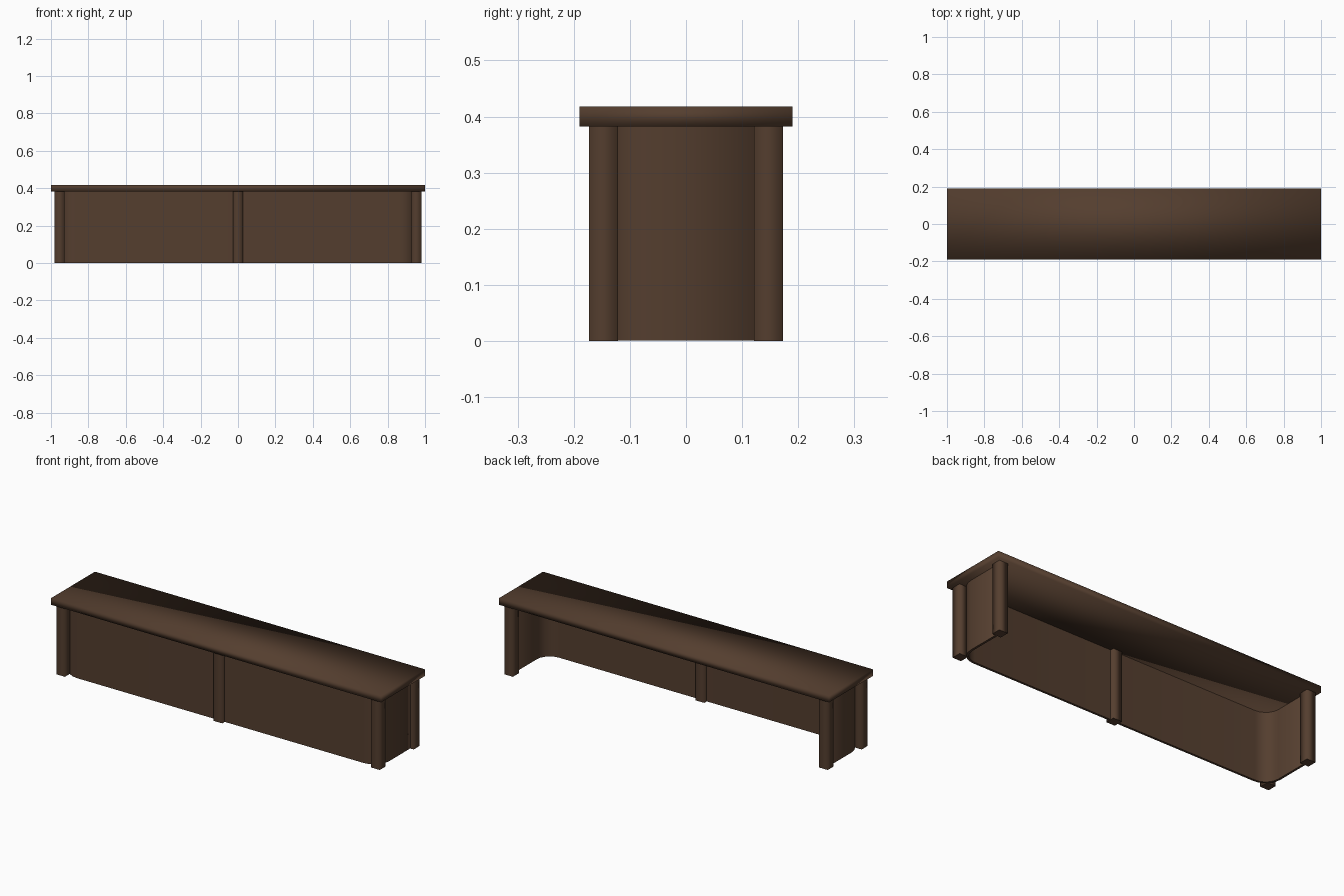
import bpy, bmesh, math

if "Cube" in bpy.data.objects:
    bpy.data.objects.remove(bpy.data.objects["Cube"])

wood = bpy.data.materials.new("dark brown wood")
wood.diffuse_color = (0.089, 0.048, 0.028, 1)
wood.use_nodes = True
wood.node_tree.nodes["Principled BSDF"].inputs["Base Color"].default_value = wood.diffuse_color


def prism(name, outline, z0, z1, sharp_caps=True):
    """Extrude a closed xy outline, smooth shaded around its sides."""
    bm = bmesh.new()
    base = bm.faces.new([bm.verts.new((x, y, z0)) for x, y in outline])
    ext = bmesh.ops.extrude_face_region(bm, geom=[base], use_keep_orig=True)
    for v in ext["geom"]:
        if isinstance(v, bmesh.types.BMVert):
            v.co.z = z1
    bmesh.ops.recalc_face_normals(bm, faces=bm.faces[:])
    for f in bm.faces:
        f.smooth = True
    if sharp_caps:
        for e in bm.edges:
            if abs(e.verts[0].co.z - e.verts[1].co.z) < 1e-6:
                e.smooth = False
    mesh = bpy.data.meshes.new(name)
    bm.to_mesh(mesh)
    bm.free()
    mesh.materials.append(wood)
    obj = bpy.data.objects.new(name, mesh)
    bpy.context.collection.objects.link(obj)
    return obj


def rect(cx, cy, hx, hy):
    return [(cx - hx, cy - hy), (cx + hx, cy - hy), (cx + hx, cy + hy), (cx - hx, cy + hy)]


LEG_H, PX, PY, HALF = 0.382, 0.954, 0.147, 0.026

# top slab
prism("top_slab", rect(0, 0, 1.0, 0.19), LEG_H, 0.418, sharp_caps=False)

# corner posts and middle front post
for sx, side in ((-1, "left"), (1, "right")):
    for sy, end in ((-1, "front"), (1, "back")):
        prism(f"{end}_{side}_post", rect(sx * PX, sy * PY, HALF, HALF), 0, LEG_H)
prism("front_middle_post", rect(0, -PY, HALF, HALF), 0, LEG_H)


# U-shaped panel with rounded front corners, open at the back
def u_path(offset, radius=0.085, steps=5):
    half = [(PX + offset, PY)]
    r = radius + offset
    cx, cy = PX - radius, -PY + radius
    for i in range(steps + 1):
        a = -math.pi / 2 * i / steps
        half.append((cx + r * math.cos(a), cy + r * math.sin(a)))
    return half + [(-x, y) for x, y in reversed(half)]


T = 0.006
prism("wrap_panel", u_path(T) + u_path(-T)[::-1], 0.001, LEG_H)
